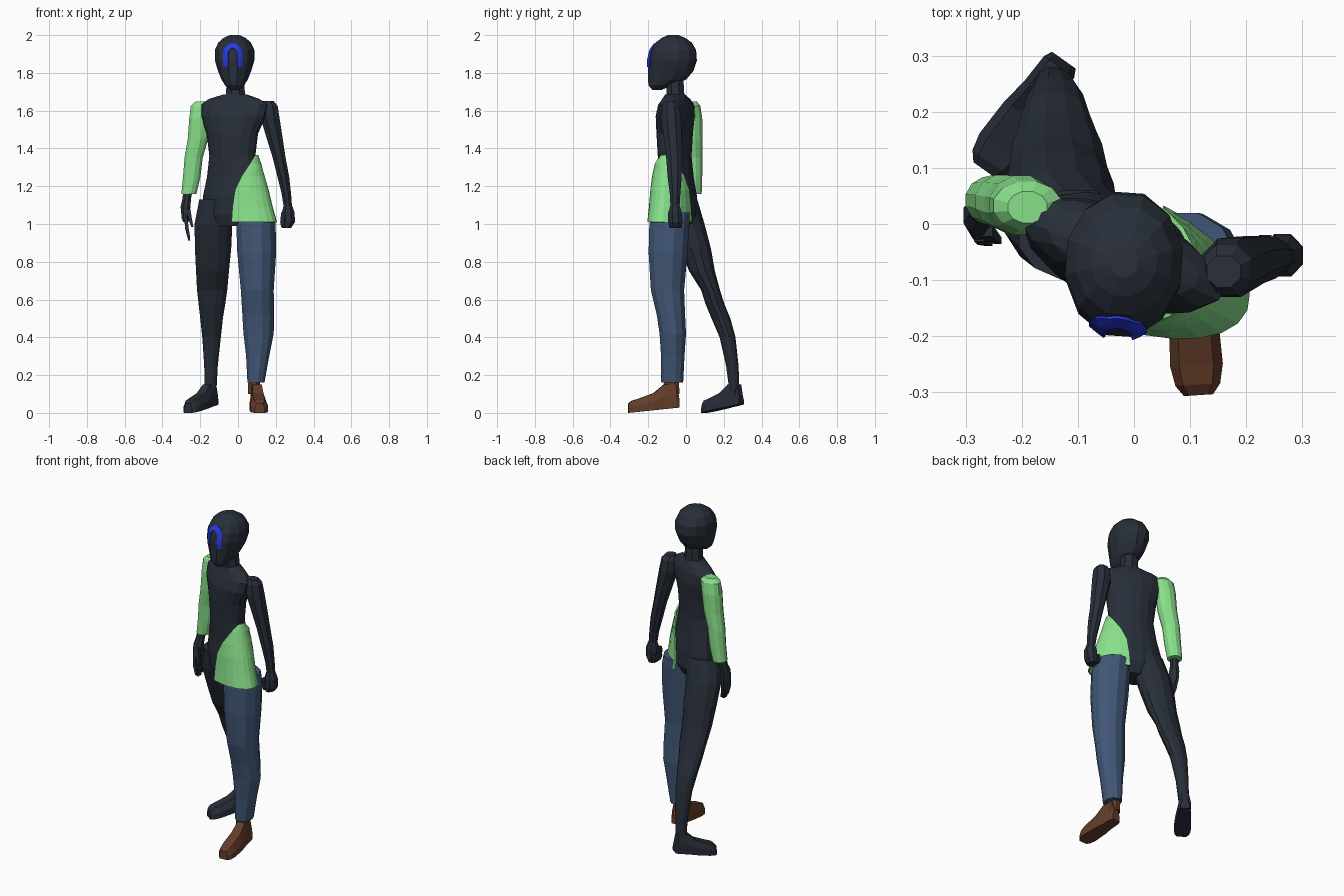
import bpy, bmesh, math
from mathutils import Vector
from mathutils.bvhtree import BVHTree


def material(name, rgb):
    m = bpy.data.materials.new(name)
    m.diffuse_color = (*rgb, 1)
    return m


DARK = material("dark navy", (0.021, 0.028, 0.041))
GREEN = material("light green", (0.25, 0.75, 0.26))
DENIM = material("denim blue", (0.053, 0.095, 0.18))
BROWN = material("leather brown", (0.125, 0.047, 0.023))
BLUE = material("bright blue", (0.02, 0.04, 0.72))


def build(name, rings, mat, closed=True):
    """Skin a list of point rings; closed rings get end caps."""
    bm = bmesh.new()
    rows = [[bm.verts.new(p) for p in r] for r in rings]
    n = len(rows[0])
    for a, b in zip(rows, rows[1:]):
        for i in range(n if closed else n - 1):
            j = (i + 1) % n
            bm.faces.new((a[i], a[j], b[j], b[i]))
    if closed:
        bm.faces.new(rows[0])
        bm.faces.new(rows[-1])
    bmesh.ops.recalc_face_normals(bm, faces=bm.faces)
    me = bpy.data.meshes.new(name)
    bm.to_mesh(me)
    bm.free()
    me.materials.append(mat)
    ob = bpy.data.objects.new(name, me)
    bpy.context.collection.objects.link(ob)
    return ob


def ellipse(cx, cy, z, rx, ry, n, yaw=0, span=None):
    """Horizontal ring, or an arc of +-span degrees around local +x."""
    t, pts = math.radians(yaw), []
    k = 1 / math.cos(math.pi / n) if span is None else 1
    for i in range(n):
        if span is None:
            a = 2 * math.pi * (i + 0.5) / n
        else:
            a = math.radians(span) * (2 * i / (n - 1) - 1)
        x, y = rx * k * math.cos(a), ry * k * math.sin(a)
        pts.append((cx + x * math.cos(t) - y * math.sin(t),
                    cy + x * math.sin(t) + y * math.cos(t), z))
    return pts


def loft(name, rows, mat, n=8, yaw=0):
    """rows: (z, cx, cy, rx, ry)"""
    return build(name, [ellipse(x, y, z, rx, ry, n, yaw) for z, x, y, rx, ry in rows], mat)


def foot(name, heel, toe, lift, mat):
    h, t = Vector(heel), Vector(toe)
    side = Vector((t.y - h.y, h.x - t.x)).normalized()
    rings = []
    for f, w, top in ((0, .026, .085), (.06, .033, .15), (.3, .036, .15), (.5, .044, .105),
                      (.8, .047, .075), (.93, .04, .065), (1, .026, .05)):
        c, b = h.lerp(t, f), lift * (1 - f)
        prof = ((-1, b), (-1, b + (top - b) * .5), (-.65, top), (.65, top), (1, b + (top - b) * .5), (1, b))
        rings.append([(c.x + side.x * w * u, c.y + side.y * w * u, z) for u, z in prof])
    return build(name, rings, mat)


def finger(name, a, b, r):
    loft(name, [(a[2], a[0], a[1], r, r), ((a[2] + b[2]) / 2, (a[0] + b[0]) / 2 - .003, (a[1] + b[1]) / 2, r, r),
                (b[2], b[0], b[1], r * .6, r * .6)], DARK, 4)


YAW = -22  # body turned at the waist

# Torso and neck
loft("torso", [(.99, -.03, -.05, .11, .065), (1.05, -.025, -.045, .165, .09), (1.15, -.025, -.05, .165, .092),
               (1.25, -.025, -.055, .143, .083), (1.36, -.03, -.06, .125, .08), (1.48, -.03, -.06, .14, .085),
               (1.57, -.025, -.057, .18, .083), (1.63, -.02, -.052, .19, .068), (1.662, -.02, -.052, .14, .056),
               (1.685, -.015, -.058, .065, .05)], DARK, 16, YAW)
loft("neck", [(1.65, -.012, -.055, .062, .052), (1.69, -.013, -.056, .05, .047),
              (1.79, -.015, -.06, .045, .045)], DARK, 8)

# Head, given by front and back depth at each height
head_rows = ((1.71, -.178, -.13, .022), (1.735, -.198, -.07, .05), (1.765, -.2, 0, .068), (1.81, -.2, .038, .086),
             (1.865, -.2, .056, .102), (1.92, -.187, .052, .103), (1.96, -.16, .03, .085),
             (1.985, -.128, -.005, .058), (2.0, -.095, -.04, .025))
head = loft("head", [(z, -.018, (f + b) / 2, w, (b - f) / 2) for z, f, b, w in head_rows], DARK, 12, -4)

# Painted arch on the face, projected onto the head
bm = bmesh.new()
bm.from_mesh(head.data)
tree = BVHTree.FromBMesh(bm)
path = [(-.037, 1.832 + i * .014, 1, 0) for i in range(5)]
path += [(-.037 * math.cos(a), 1.9 + .042 * math.sin(a), math.cos(a), -math.sin(a))
         for a in [math.pi * i / 10 for i in range(11)]]
path += [(.037, 1.888 - i * .014, -1, 0) for i in range(5)]
rows = []
for x, z, nx, nz in path:
    row = []
    for k in (-.013, 0, .013):
        px, pz = x - .028 + nx * k, z + nz * k
        hit = tree.ray_cast(Vector((px, -1, pz)), Vector((0, 1, 0)))[0]
        row.append((px, hit.y - .003, pz))
    rows.append(row)
bm.free()
mark = build("face_arch", rows, BLUE, closed=False)
mod = mark.modifiers.new("thickness", 'SOLIDIFY')
mod.thickness, mod.offset = .006, 0

# Sleeved arm and open hand
loft("green_sleeve", [(1.648, -.19, .03, .035, .028), (1.625, -.19, .033, .06, .043), (1.56, -.2, .033, .058, .053),
                      (1.45, -.212, .035, .054, .052), (1.35, -.235, .04, .048, .047),
                      (1.25, -.245, .042, .046, .044), (1.16, -.26, .042, .04, .041)], GREEN, 12)
loft("open_hand", [(1.2, -.262, .035, .024, .024), (1.13, -.272, .025, .023, .024), (1.09, -.278, .015, .026, .032),
                   (1.03, -.278, .008, .02, .036), (1.01, -.276, .005, .014, .032)], DARK, 8)
for i in range(4):
    y = .032 - i * .018
    finger("finger", (-.276, y, 1.03), (-.258, y - .012, .925 - .012 * (i in (1, 2))), .009)
finger("thumb", (-.262, -.012, 1.08), (-.242, -.03, .985), .01)

# Bare arm and fist
loft("bare_arm", [(1.65, .16, -.085, .03, .028), (1.625, .165, -.082, .045, .045), (1.56, .17, -.078, .05, .052),
                  (1.45, .195, -.07, .042, .047), (1.35, .218, -.063, .034, .042), (1.25, .24, -.06, .031, .037),
                  (1.16, .256, -.058, .025, .028), (1.09, .264, -.058, .022, .024)], DARK, 8)
loft("fist", [(1.1, .264, -.058, .022, .024), (1.06, .266, -.058, .034, .036), (1.01, .265, -.056, .036, .038),
              (.98, .258, -.055, .024, .032)], DARK, 8)
finger("fist_thumb", (.24, -.085, 1.06), (.238, -.08, 1.0), .011)
for i in range(4):
    finger("curled_finger", (.236, -.08 + i * .017, 1.035), (.234, -.08 + i * .017, .985), .009)

# Flared jacket panel wrapping one hip
panel = build("jacket_panel", [ellipse(-.022, -.063, z, rx, ry, 13, YAW, s) for z, rx, ry, s in (
    (1.365, .132, .09, 12), (1.32, .147, .096, 38), (1.25, .168, .102, 62), (1.18, .19, .107, 75),
    (1.09, .213, .11, 80), (1.01, .238, .114, 82))], GREEN, closed=False)
mod = panel.modifiers.new("thickness", 'SOLIDIFY')
mod.thickness, mod.offset = .008, 0

# Trailing dark leg
loft("rear_leg", [(1.13, -.1, -.02, .105, .08), (1.0, -.13, .008, .1, .09), (.87, -.132, .05, .096, .082),
                  (.75, -.135, .085, .087, .068), (.65, -.137, .13, .08, .05), (.58, -.138, .152, .071, .05),
                  (.5, -.14, .185, .06, .05), (.4, -.14, .22, .049, .042), (.25, -.143, .245, .036, .033),
                  (.1, -.145, .258, .03, .026)], DARK, 12)
foot("rear_foot", (-.125, .292), (-.265, .095), .045, DARK)

# Leading trouser leg and shoe
loft("trouser_leg", [(1.06, .088, -.08, .095, .1), (1.0, .095, -.088, .104, .106), (.85, .099, -.095, .103, .103),
                     (.65, .102, -.098, .087, .088), (.52, .107, -.08, .084, .075), (.42, .109, -.07, .08, .07),
                     (.3, .104, -.07, .061, .062), (.16, .095, -.073, .045, .058)], DENIM, 12)
loft("shoe_ankle", [(.1, .085, -.077, .032, .042), (.19, .085, -.077, .03, .04)], BROWN, 8)
foot("front_shoe", (.097, -.037), (.115, -.305), .028, BROWN)
